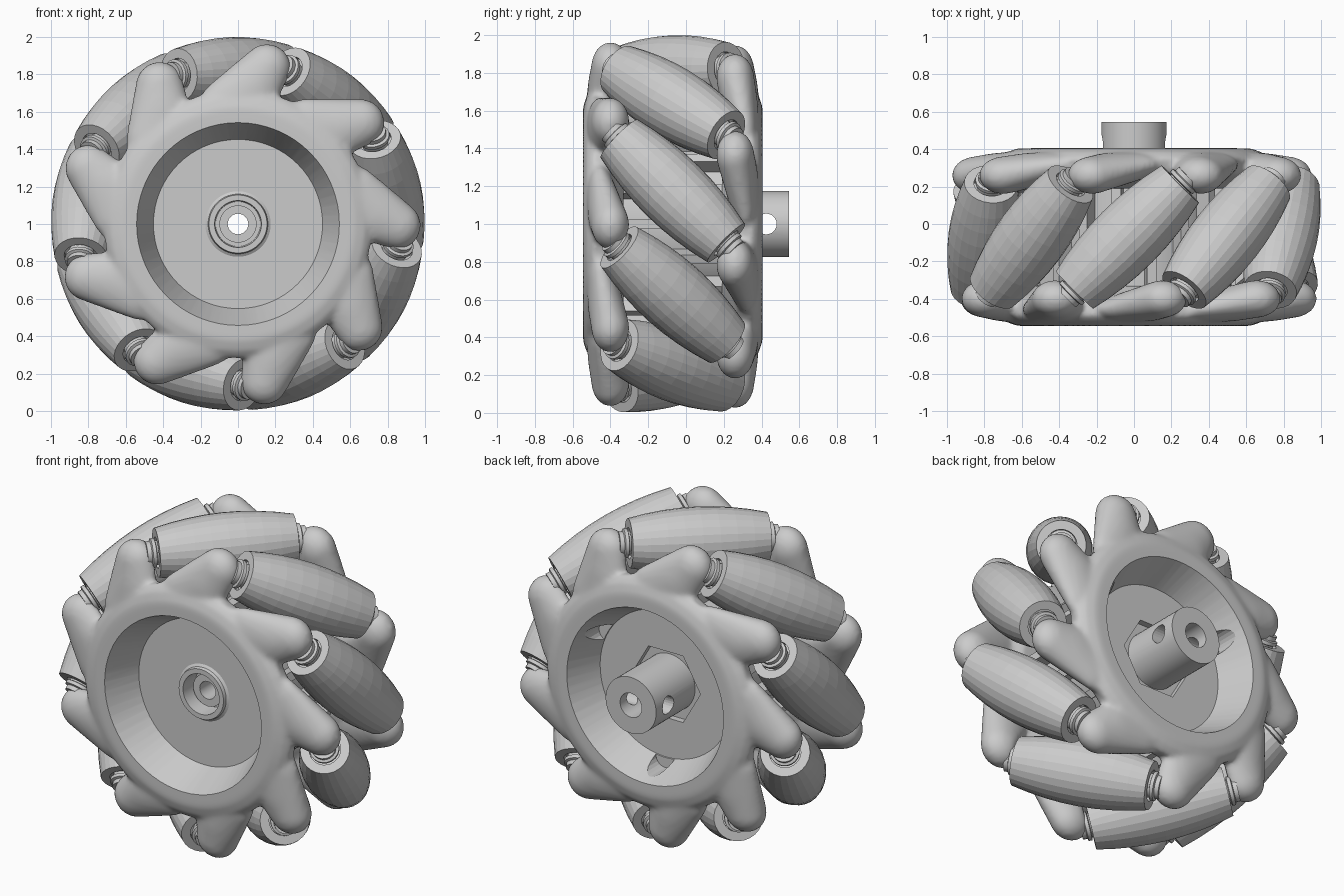
import bpy, bmesh, math
from mathutils import Matrix, Vector

if "Cube" in bpy.data.objects:
    bpy.data.objects.remove(bpy.data.objects["Cube"])

C = Vector((0, -0.07, 1))            # wheel centre
N = 9                                # rollers
A0 = math.radians(12.5)              # angle of first roller
STEP = 2 * math.pi / N
AXLE = Matrix.Translation((0, 0, 1)) @ Matrix.Rotation(-math.pi / 2, 4, 'X')  # local z -> +y


def select(ob):
    bpy.ops.object.select_all(action='DESELECT')
    ob.select_set(True)
    bpy.context.view_layer.objects.active = ob


def fix_normals(bm):
    bmesh.ops.recalc_face_normals(bm, faces=bm.faces)
    if bm.calc_volume(signed=True) < 0:
        bmesh.ops.reverse_faces(bm, faces=bm.faces)


def finish(bm, name, smooth=None):
    fix_normals(bm)
    me = bpy.data.meshes.new(name)
    bm.to_mesh(me)
    bm.free()
    ob = bpy.data.objects.new(name, me)
    bpy.context.collection.objects.link(ob)
    if smooth:
        select(ob)
        bpy.ops.object.shade_smooth_by_angle(angle=math.radians(smooth))
    return ob


def lathe(bm, profile, mat, n):
    """Spin a closed (radius, height) profile into a solid."""
    rings = []
    for i in range(n):
        a = 2 * math.pi * i / n
        rings.append([bm.verts.new(mat @ Vector((r * math.cos(a), r * math.sin(a), h)))
                      for r, h in profile])
    m = len(profile)
    for i in range(n):
        p, q = rings[i], rings[(i + 1) % n]
        for j in range(m):
            k = (j + 1) % m
            if profile[j][0] or profile[k][0]:      # no faces along the axis
                bm.faces.new((p[j], q[j], q[k], p[k]))
    bmesh.ops.remove_doubles(bm, verts=[v for r in rings for v in r], dist=1e-5)


def polar(r, a, y):
    return Vector((r * math.cos(a), y, 1 + r * math.sin(a)))


def frame(a):
    """Matrix at a roller centre: local z along the 45 degree roller axis."""
    rad = Vector((math.cos(a), 0, math.sin(a)))
    axis = Vector((-math.sin(a), -1, math.cos(a))).normalized()
    m = Matrix((rad, axis.cross(rad), axis)).transposed().to_4x4()
    return Matrix.Translation(C + rad * 0.81) @ m


def cut(ob, cutter):
    mod = ob.modifiers.new("cut", 'BOOLEAN')
    mod.operation = 'DIFFERENCE'
    mod.solver = 'EXACT'
    mod.object = cutter
    cutter.hide_render = True
    cutter.hide_viewport = True


# barrel rollers with recessed ends, and their pins
H = 0.4
side = [(1 - math.sqrt(0.81 ** 2 + s * s / 2), s) for s in
        [-H + 2 * H * i / 8 for i in range(9)]]
roller = [(0.0, -H + .03), (.09, -H + .03), (.09, -H)] + side + \
         [(.09, H), (.09, H - .03), (0.0, H - .03)]
pin = [(0.0, -.46), (.07, -.46), (.07, -.435), (.085, -.43), (.085, -.41), (.07, -.405),
       (.07, .405), (.085, .41), (.085, .43), (.07, .435), (.07, .46), (0.0, .46)]
for i in range(N):
    m = frame(A0 + i * STEP)
    bm = bmesh.new()
    lathe(bm, roller, m, 26)
    finish(bm, "roller_%d" % (i + 1))
    bm = bmesh.new()
    lathe(bm, pin, m, 20)
    finish(bm, "roller_pin_%d" % (i + 1), 30)


def add_arm(target, a):
    """Leaning finger: hull of a wide flat root and a round tip, sliced facing the roller."""
    bm = bmesh.new()
    for r, off, y, wide, thick in ((.61, 41, -.455, .18, .075), (.72, 32, -.435, .155, .085),
                                   (.85, 27, -.40, .128, .10)):
        m = Matrix.Translation(polar(r, a + math.radians(off), y)) @ \
            Matrix.Diagonal((wide, thick, wide, 1)) @ Matrix.Rotation(-math.pi / 2, 4, 'X')
        bmesh.ops.create_uvsphere(bm, u_segments=24, v_segments=12, radius=1, matrix=m)
    bmesh.ops.delete(bm, geom=bm.edges[:] + bm.faces[:], context='EDGES_FACES')
    bmesh.ops.convex_hull(bm, input=bm.verts)
    bmesh.ops.delete(bm, geom=[v for v in bm.verts if not v.link_faces], context='VERTS')
    f = frame(a)
    bmesh.ops.bisect_plane(bm, geom=bm.verts[:] + bm.edges[:] + bm.faces[:],
                           plane_co=f @ Vector((0, 0, .42)),
                           plane_no=f.to_3x3() @ Vector((0, 0, 1)), clear_inner=True)
    bmesh.ops.holes_fill(bm, edges=[e for e in bm.edges if e.is_boundary])
    fix_normals(bm)
    me = bpy.data.meshes.new("arm")
    bm.to_mesh(me)
    bm.free()
    target.from_mesh(me)
    bpy.data.meshes.remove(me)


# front plate: arms blended into the rim, then dished in the middle
rim = [(.40, -.545), (.62, -.545), (.68, -.525), (.72, -.49), (.70, -.41), (.55, -.33), (.40, -.33)]
bm = bmesh.new()
lathe(bm, rim, AXLE, 64)
for i in range(N):
    add_arm(bm, A0 + i * STEP)
front = finish(bm, "front_plate")
rem = front.modifiers.new("blend", 'REMESH')
rem.mode = 'VOXEL'
rem.voxel_size = .015
sm = front.modifiers.new("fillet", 'SMOOTH')
sm.factor = .5
sm.iterations = 8
bm = bmesh.new()
lathe(bm, [(0.0, -.60), (.5657, -.60), (.433, -.29), (0.0, -.29)], AXLE, 64)
cut(front, finish(bm, "dish_cutter"))
select(front)
bpy.ops.object.convert(target='MESH')
front = bpy.context.view_layer.objects.active
bpy.ops.object.shade_smooth_by_angle(angle=math.radians(35))

# back plate: the front one turned half round a roller's radial line, plus screw notches
rad = Vector((math.cos(A0), 0, math.sin(A0)))
FLIP = Matrix.Translation(C) @ Matrix.Rotation(math.pi, 4, rad) @ Matrix.Translation(-C)
back = bpy.data.objects.new("back_plate", front.data.copy())
back.data.transform(FLIP)
bpy.context.collection.objects.link(back)
bm = bmesh.new()
for d in (30, 150, 270):
    lathe(bm, [(0.0, .205), (.065, .205), (.065, .5), (0.0, .5)],
          Matrix.Translation(polar(.455, math.radians(d), 0)) @
          Matrix.Rotation(-math.pi / 2, 4, 'X'), 20)
cut(back, finish(bm, "screw_notch_cutter"))

# inner drum with front boss and bore
bm = bmesh.new()
lathe(bm, [(.46, -.335), (.175, -.335), (.16, -.345), (.155, -.365), (.125, -.365), (.12, -.25),
           (.055, -.25), (.055, .2), (.46, .2)], AXLE, 64)
drum = finish(bm, "drum", 30)

# ribs round the drum
bm = bmesh.new()
for i in range(18):
    m = Matrix.Translation((0, 0, 1)) @ Matrix.Rotation(i * math.pi / 9, 4, 'Y') @ \
        Matrix.Translation((.5, -.07, 0)) @ Matrix.Diagonal((.09, .52, .05, 1))
    bmesh.ops.create_cube(bm, size=1, matrix=m)
finish(bm, "drum_ribs")

# shaft coupling and the bolt head in the front bore
bm = bmesh.new()
lathe(bm, [(.055, .08), (.175, .08), (.175, .545), (.075, .545), (.075, .3), (.055, .3)], AXLE, 48)
shaft = finish(bm, "shaft_coupling", 30)
bm = bmesh.new()
lathe(bm, [(.055, -.30), (.1, -.30), (.1, -.24), (.055, -.24)], AXLE, 24)
finish(bm, "shaft_bolt_head", 30)

# hex socket and cross hole
bm = bmesh.new()
lathe(bm, [(0.0, .16), (.24, .16), (.24, .3), (0.0, .3)], AXLE, 6)
cut(drum, finish(bm, "hex_socket_cutter"))
bm = bmesh.new()
bmesh.ops.create_cone(bm, cap_ends=True, segments=24, radius1=.055, radius2=.055, depth=1,
                      matrix=Matrix.Translation((0, .425, 1)) @ Matrix.Rotation(math.pi / 2, 4, 'Y'))
cut(shaft, finish(bm, "cross_hole_cutter"))
